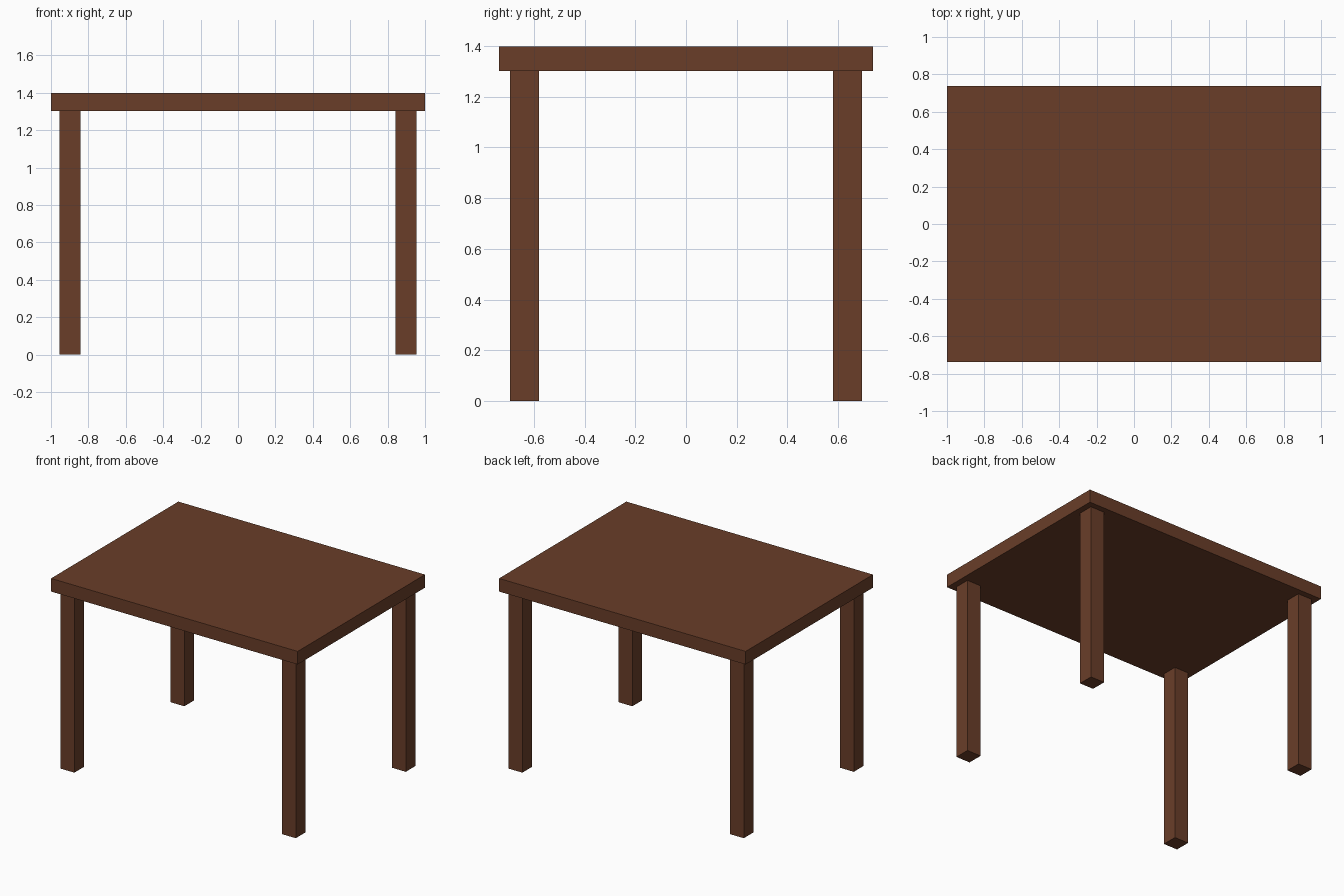
import bpy

if "Cube" in bpy.data.objects:
    bpy.data.objects.remove(bpy.data.objects["Cube"])

wood = bpy.data.materials.new("brown_wood")
wood.diffuse_color = (0.144, 0.048, 0.022, 1.0)
wood.use_nodes = True
wood.node_tree.nodes["Principled BSDF"].inputs["Base Color"].default_value = wood.diffuse_color


def box(name, center, size):
    bpy.ops.mesh.primitive_cube_add(size=1, location=center)
    ob = bpy.context.object
    ob.name = name
    ob.scale = size
    bpy.ops.object.transform_apply(location=False, rotation=False, scale=True)
    ob.data.materials.append(wood)
    return ob


TOP, UNDER = 1.398, 1.302

# Table top
box("table_top", (0, 0, (TOP + UNDER) / 2), (2.0, 1.474, TOP - UNDER))

# Four square legs, set in slightly from the edges
for y, depth in ((-1, "front"), (1, "back")):
    for x, side in ((-1, "left"), (1, "right")):
        box(f"{depth}_{side}_leg", (x * 0.898, y * 0.637, UNDER / 2),
            (0.113, 0.113, UNDER))
